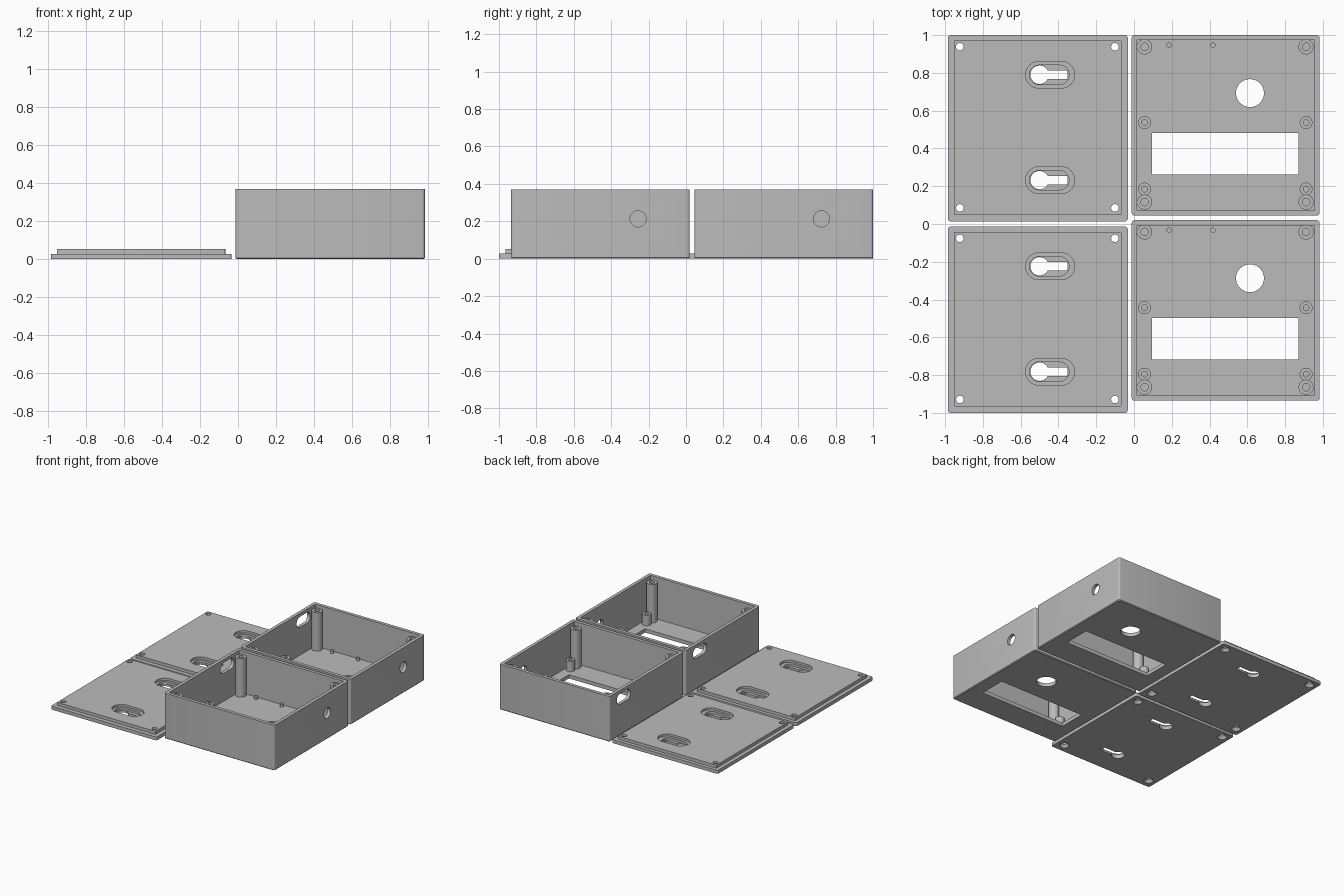
import bpy, bmesh, math

if "Cube" in bpy.data.objects:
    bpy.data.objects.remove(bpy.data.objects["Cube"])

grey = bpy.data.materials.new("plastic grey")
grey.diffuse_color = (0.5, 0.5, 0.5, 1)
grey.use_nodes = True
grey.node_tree.nodes["Principled BSDF"].inputs["Base Color"].default_value = grey.diffuse_color


# ---------- outlines ----------
def circle(cx, cy, r, n=32):
    return [(cx + r * math.cos(2 * math.pi * i / n), cy + r * math.sin(2 * math.pi * i / n)) for i in range(n)]


def round_rect(x0, x1, y0, y1, r, n=4):
    pts = []
    for k, (cx, cy) in enumerate([(x1 - r, y1 - r), (x0 + r, y1 - r), (x0 + r, y0 + r), (x1 - r, y0 + r)]):
        for i in range(n + 1):
            a = math.pi / 2 * (k + i / n)
            pts.append((cx + r * math.cos(a), cy + r * math.sin(a)))
    return pts


def rect(x0, x1, y0, y1):
    return [(x0, y0), (x1, y0), (x1, y1), (x0, y1)]


def slot(x0, x1, cy, r, n=16):
    pts = []
    for cx, start in ((x1, -math.pi / 2), (x0, math.pi / 2)):
        for i in range(n + 1):
            a = start + math.pi * i / n
            pts.append((cx + r * math.cos(a), cy + r * math.sin(a)))
    return pts


# ---------- solids ----------
def loft(name, rings, axis="z"):
    """Closed solid through (outline, height) rings; axis x maps outline to y/z."""
    bm = bmesh.new()
    loops = []
    for pts, h in rings:
        loops.append([bm.verts.new((h, u, v) if axis == "x" else (u, v, h)) for u, v in pts])
    n = len(loops[0])
    for a, b in zip(loops, loops[1:]):
        for i in range(n):
            bm.faces.new((a[i], a[(i + 1) % n], b[(i + 1) % n], b[i]))
    bm.faces.new(loops[0][::-1])
    bm.faces.new(loops[-1])
    bmesh.ops.recalc_face_normals(bm, faces=bm.faces)
    me = bpy.data.meshes.new(name)
    bm.to_mesh(me)
    bm.free()
    me.materials.append(grey)
    ob = bpy.data.objects.new(name, me)
    bpy.context.collection.objects.link(ob)
    return ob


def prism(pts, h0, h1, axis="z", name="tool"):
    return loft(name, [(pts, h0), (pts, h1)], axis)


def combine(ob, tool, op):
    mod = ob.modifiers.new("bool", "BOOLEAN")
    mod.operation, mod.solver, mod.object = op, "EXACT", tool
    bpy.context.view_layer.objects.active = ob
    bpy.ops.object.modifier_apply(modifier=mod.name)
    bpy.data.objects.remove(tool, do_unlink=True)


def cut(ob, tool):
    combine(ob, tool, "DIFFERENCE")


def add(ob, tool):
    combine(ob, tool, "UNION")


def finish(ob, front_name, dy):
    bpy.ops.object.select_all(action="DESELECT")
    ob.select_set(True)
    bpy.context.view_layer.objects.active = ob
    bpy.ops.object.shade_smooth_by_angle(angle=math.radians(25))
    twin = ob.copy()
    twin.name = front_name
    twin.location.y = dy
    bpy.context.collection.objects.link(twin)


# ---------- enclosure box ----------
X0, X1, Y0, Y1, H = -0.012, 0.983, 0.045, 1.0, 0.37
FLOOR, C = 0.03, 0.006
outer = round_rect(X0, X1, Y0, Y1, 0.014)
box = loft("back_box", [(round_rect(X0 + C, X1 - C, Y0 + C, Y1 - C, 0.01), 0), (outer, C), (outer, H)])
cut(box, prism(rect(X0 + 0.027, X1 - 0.027, Y0 + 0.027, Y1 - 0.027), FLOOR, H + 0.1))

# tall screw posts in the corners, short board standoffs between them
pillars = []
for x in (0.056, 0.911):
    pillars += [(x, 0.938, 0.04, 0.02, 0.343), (x, 0.116, 0.04, 0.02, 0.343),
                (x, 0.537, 0.034, 0.015, 0.115), (x, 0.185, 0.034, 0.015, 0.115)]
for x, y, r, bore, top in pillars:
    add(box, prism(circle(x, y, r), FLOOR - 0.012, top))
for x, y, r, bore, top in pillars:
    cut(box, prism(circle(x, y, bore, 20), FLOOR + 0.01, top + 0.05))

# small locating pins by the back wall
for x in (0.185, 0.418):
    add(box, prism(circle(x, 0.947, 0.014, 16), FLOOR - 0.012, FLOOR + 0.02))

# display window and round opening in the floor
cut(box, prism(rect(0.095, 0.872, 0.262, 0.482), -0.1, 0.1))
cut(box, prism(circle(0.614, 0.693, 0.074, 40), -0.1, 0.1))

# cable hole in the right wall, long slot in the left wall
cut(box, prism(circle(0.724, 0.213, 0.043), 0.93, 1.1, "x"))
cut(box, prism(slot(0.775, 0.865, 0.30, 0.043), -0.1, 0.03, "x"))
finish(box, "front_box", -0.98)

# ---------- lid with raised lip ----------
LX0, LX1, LY0, LY1 = -0.985, -0.033, 0.014, 1.0
lid_outer = round_rect(LX0, LX1, LY0, LY1, 0.014)
lid_lip = round_rect(LX0 + 0.031, LX1 - 0.034, LY0 + 0.034, LY1 - 0.028, 0.006)
lid = loft("back_lid", [(lid_outer, 0), (lid_outer, 0.028), (lid_lip, 0.028), (lid_lip, 0.053)])

# countersunk screw holes
for x in (-0.922, -0.101):
    for y in (0.938, 0.085):
        cut(lid, loft("tool", [(circle(x, y, 0.04), -0.004), (circle(x, y, 0.02), 0.022),
                               (circle(x, y, 0.02), 0.1)]))

# stepped hanging keyholes
for y in (0.79, 0.232):
    cut(lid, prism(slot(-0.503, -0.385, y, 0.071), 0.035, 0.1))
    cut(lid, prism(slot(-0.503, -0.395, y, 0.051), 0.016, 0.1))
    cut(lid, prism(circle(-0.5, y, 0.0485), -0.1, 0.1))
    cut(lid, prism(rect(-0.5, -0.353, y - 0.023, y + 0.023), -0.1, 0.1))
finish(lid, "front_lid", -1.014)
